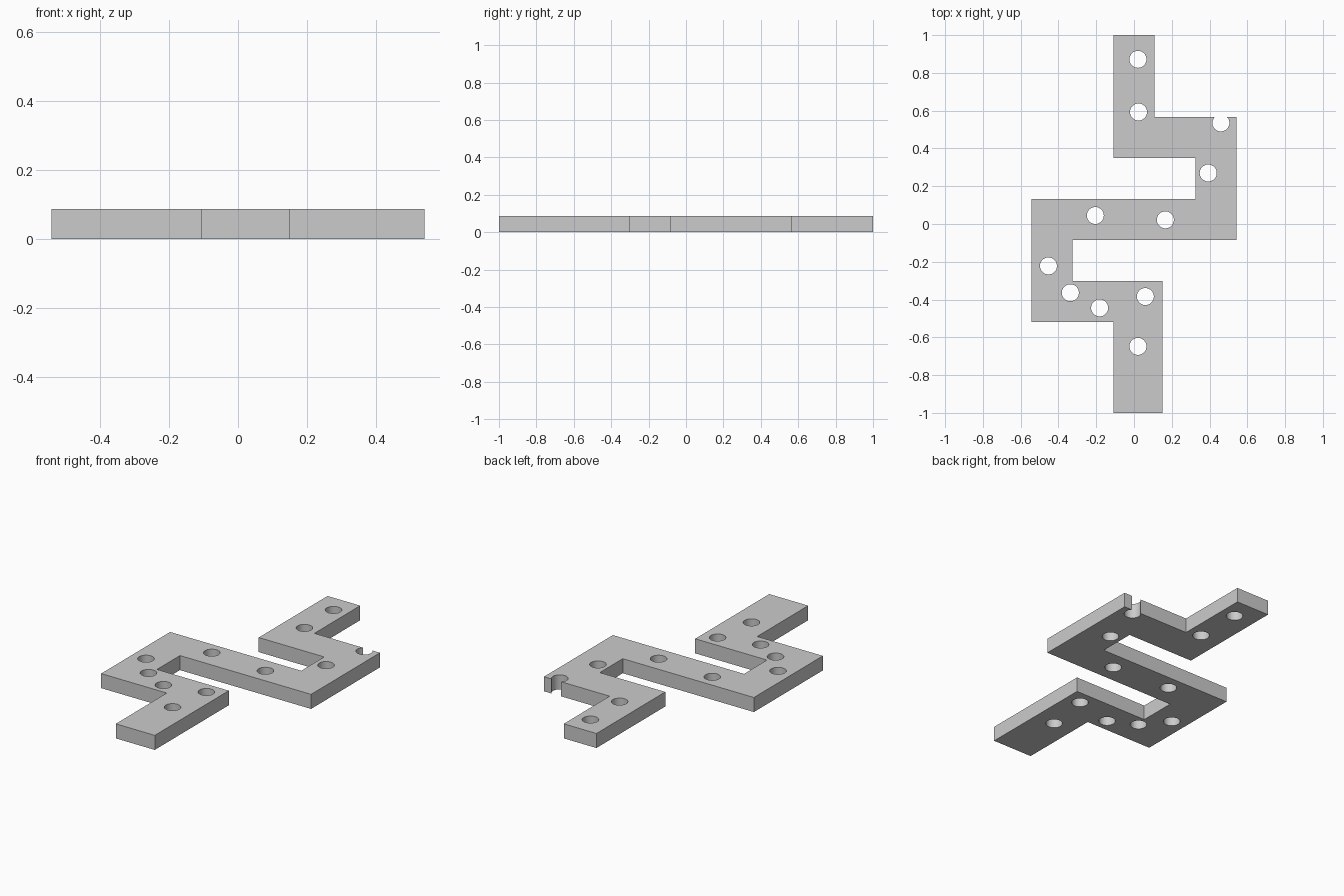
import bpy, bmesh
from mathutils import Matrix

if "Cube" in bpy.data.objects:
    bpy.data.objects.remove(bpy.data.objects["Cube"])

HEIGHT = 0.087
HOLE_RADIUS = 0.045

# Zigzag plate outline, clockwise from the top left corner
OUTLINE = [(-0.108, 1), (0.108, 1), (0.108, 0.567), (0.542, 0.567),
           (0.542, -0.084), (-0.325, -0.084), (-0.325, -0.301), (0.15, -0.301),
           (0.15, -1), (-0.108, -1), (-0.108, -0.518), (-0.542, -0.518),
           (-0.542, 0.133), (0.325, 0.133), (0.325, 0.35), (-0.108, 0.35)]

# Hole centres; the third breaks through the edge as a notch
HOLES = [(0.021, 0.872), (0.024, 0.593), (0.46, 0.535), (0.393, 0.27),
         (-0.205, 0.045), (0.166, 0.022), (-0.453, -0.222), (-0.337, -0.364),
         (-0.182, -0.444), (0.06, -0.384), (0.021, -0.648)]


def make_object(name, bm):
    bmesh.ops.recalc_face_normals(bm, faces=bm.faces[:])
    mesh = bpy.data.meshes.new(name)
    bm.to_mesh(mesh)
    bm.free()
    obj = bpy.data.objects.new(name, mesh)
    bpy.context.collection.objects.link(obj)
    return obj


# Plate: extruded outline
bm = bmesh.new()
face = bm.faces.new([bm.verts.new((x, y, 0)) for x, y in OUTLINE])
result = bmesh.ops.extrude_face_region(bm, geom=[face], use_keep_orig=True)
top = [v for v in result["geom"] if isinstance(v, bmesh.types.BMVert)]
bmesh.ops.translate(bm, verts=top, vec=(0, 0, HEIGHT))
plate = make_object("zigzag_plate", bm)

# Drill: one cylinder per hole
bm = bmesh.new()
for x, y in HOLES:
    bmesh.ops.create_cone(bm, cap_ends=True, segments=48, radius1=HOLE_RADIUS,
                          radius2=HOLE_RADIUS, depth=HEIGHT * 3,
                          matrix=Matrix.Translation((x, y, HEIGHT / 2)))
drill = make_object("hole_cutter", bm)
drill.hide_render = True

# Cut the holes
cut = plate.modifiers.new("holes", 'BOOLEAN')
cut.operation = 'DIFFERENCE'
cut.solver = 'EXACT'
cut.object = drill
bpy.context.view_layer.objects.active = plate
plate.select_set(True)
bpy.ops.object.modifier_apply(modifier=cut.name)
bpy.data.objects.remove(drill)

# Smooth hole walls, sharp edges
bpy.ops.object.shade_smooth_by_angle()
